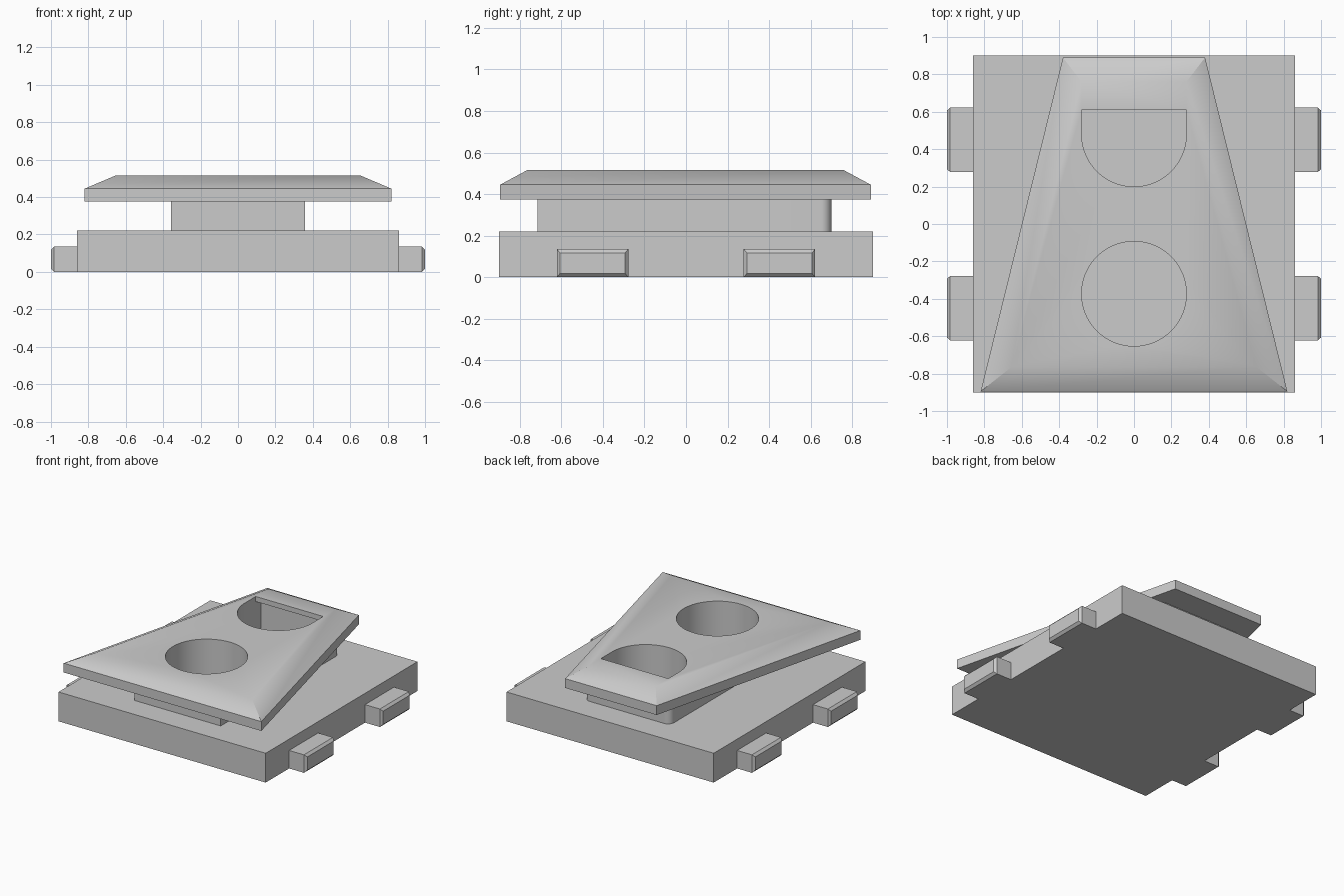
import bpy, bmesh, math

default = bpy.data.objects.get("Cube")
if default:
    bpy.data.objects.remove(default, do_unlink=True)

grey = bpy.data.materials.new("light grey")
grey.use_nodes = True
colour = (0.6, 0.6, 0.6, 1)
grey.diffuse_color = colour
grey.node_tree.nodes["Principled BSDF"].inputs["Base Color"].default_value = colour


def loft(name, sections):
    """Closed solid through stacked outlines, given as (outline, z) pairs."""
    bm = bmesh.new()
    rings = [[bm.verts.new((x, y, z)) for x, y in outline] for outline, z in sections]
    for low, high in zip(rings, rings[1:]):
        n = len(low)
        for i in range(n):
            j = (i + 1) % n
            bm.faces.new((low[i], low[j], high[j], high[i]))
    bm.faces.new(rings[0][::-1])
    bm.faces.new(rings[-1])
    bmesh.ops.recalc_face_normals(bm, faces=bm.faces)
    mesh = bpy.data.meshes.new(name)
    bm.to_mesh(mesh)
    bm.free()
    mesh.materials.append(grey)
    obj = bpy.data.objects.new(name, mesh)
    bpy.context.collection.objects.link(obj)
    return obj


def rect(x0, x1, y0, y1):
    return [(x0, y0), (x1, y0), (x1, y1), (x0, y1)]


def trapezoid(front_half, back_half, front_y, back_y):
    return [(-front_half, front_y), (front_half, front_y),
            (back_half, back_y), (-back_half, back_y)]


def arc(cx, cy, r, start, end, steps):
    angles = [math.radians(start + (end - start) * i / steps) for i in range(steps + 1)]
    return [(cx + r * math.cos(a), cy + r * math.sin(a)) for a in angles]


def activate(obj):
    bpy.ops.object.select_all(action='DESELECT')
    obj.select_set(True)
    bpy.context.view_layer.objects.active = obj


def cut(obj, cutters):
    activate(obj)
    for cutter in cutters:
        mod = obj.modifiers.new("hole", 'BOOLEAN')
        mod.operation = 'DIFFERENCE'
        mod.solver = 'EXACT'
        mod.object = cutter
        bpy.ops.object.modifier_apply(modifier=mod.name)


# Base slab
base_top = 0.22
loft("base_plate", [(rect(-0.86, 0.86, -0.9, 0.9), 0), (rect(-0.86, 0.86, -0.9, 0.9), base_top)])

# Side tabs with chamfered outer ends
for side, side_name in ((1, "left"), (-1, "right")):
    for cy, place in ((-0.45, "front"), (0.45, "back")):
        tab = loft(f"{place}_{side_name}_tab",
                   [(rect(-0.0675, 0.0675, -0.172, 0.172), 0.85),
                    (rect(-0.0675, 0.0675, -0.172, 0.172), 0.983),
                    (rect(-0.05, 0.05, -0.157, 0.157), 1.0)])
        # Lay the tab on its side so it points outwards
        for v in tab.data.vertices:
            x, y, z = v.co
            v.co = (side * z, cy + y, 0.0675 + side * x)
        bm = bmesh.new()
        bm.from_mesh(tab.data)
        bmesh.ops.recalc_face_normals(bm, faces=bm.faces)
        bm.to_mesh(tab.data)
        bm.free()

# Neck with rounded back corners
cap_bottom = 0.375
r = 0.05
neck_outline = ([(-0.357, -0.715), (0.357, -0.715)]
                + arc(0.357 - r, 0.70 - r, r, 0, 90, 10)
                + arc(r - 0.357, 0.70 - r, r, 90, 180, 10))
neck = loft("neck", [(neck_outline, base_top), (neck_outline, cap_bottom)])

# Tapered cap with sloping rim
rim = trapezoid(0.82, 0.38, -0.895, 0.89)
cap = loft("cap", [(rim, cap_bottom), (rim, 0.445),
                   (trapezoid(0.655, 0.28, -0.765, 0.76), 0.515)])

# Round hole, flat-backed hole and the recess under its back lip
circle = arc(0, -0.373, 0.28, 0, 360, 64)[:-1]
flat_back = arc(0, 0.48, 0.28, 180, 360, 32) + [(0.28, 0.61), (-0.28, 0.61)]
recess = rect(-0.28, 0.28, 0.55, 0.672)
cutters = [loft("hole_cutter", [(outline, 0.15), (outline, top)])
           for outline, top in ((circle, 0.6), (flat_back, 0.6), (recess, 0.477))]
for part in (neck, cap):
    cut(part, cutters)
    activate(part)
    bpy.ops.object.shade_smooth_by_angle(angle=math.radians(30))
for cutter in cutters:
    bpy.data.objects.remove(cutter, do_unlink=True)
